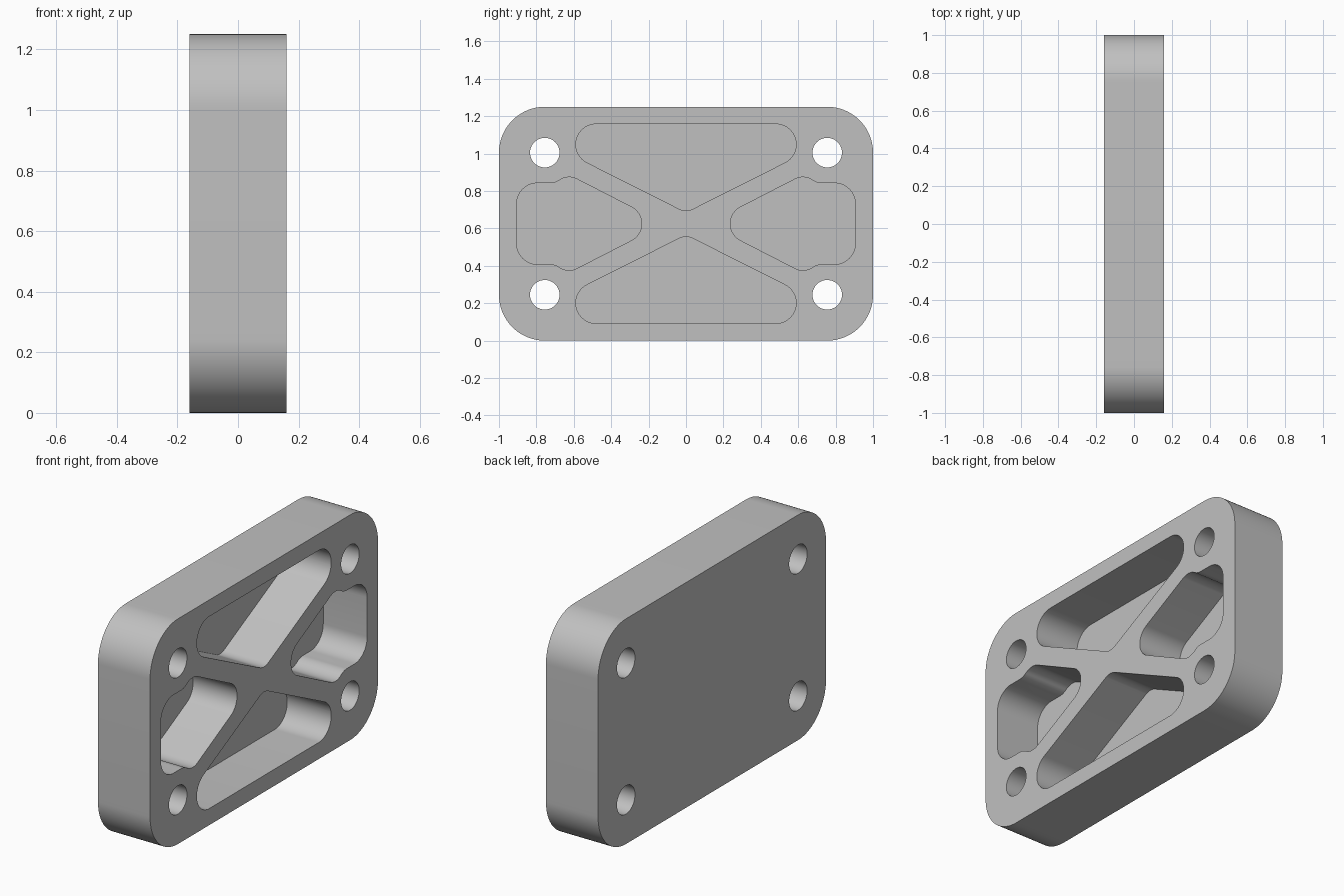
import bpy
import bmesh
from math import radians, cos, sin, sqrt, atan2, degrees, pi

cube = bpy.data.objects.get("Cube")
if cube:
    bpy.data.objects.remove(cube)

HALF_X, HALF_Y, HALF_Z = 0.16, 1.0, 0.625
CORNER = 0.245          # corner radius, concentric with the bolt holes
HOLE = 0.079
FLOOR = 0.05            # skin left behind the pockets


def arc(cy, cz, r, start, end, steps=14):
    """Points on an arc in the side plane, angles in degrees."""
    angles = [radians(start + (end - start) * i / steps) for i in range(steps + 1)]
    return [(cy + r * cos(a), cz + r * sin(a)) for a in angles]


def flip_y(points):
    return [(-y, z) for y, z in reversed(points)]


def flip_z(points):
    return [(y, -z) for y, z in reversed(points)]


def prism(bm, points, x0, x1):
    """Add a closed solid with the given side outline between x0 and x1."""
    clean = []
    for p in points:
        if not clean or abs(p[0] - clean[-1][0]) + abs(p[1] - clean[-1][1]) > 1e-5:
            clean.append(p)
    if abs(clean[0][0] - clean[-1][0]) + abs(clean[0][1] - clean[-1][1]) < 1e-5:
        clean.pop()
    near, far = ([bm.verts.new((x, y, z + HALF_Z)) for y, z in clean] for x in (x0, x1))
    bm.faces.new(near)
    bm.faces.new(far)
    for i in range(len(clean)):
        j = (i + 1) % len(clean)
        bm.faces.new((near[i], near[j], far[j], far[i]))


def finish(bm, name):
    bmesh.ops.recalc_face_normals(bm, faces=bm.faces[:])
    mesh = bpy.data.meshes.new(name)
    bm.to_mesh(mesh)
    bm.free()
    obj = bpy.data.objects.new(name, mesh)
    bpy.context.collection.objects.link(obj)
    return obj


# Plate with rounded corners
hole_y, hole_z = HALF_Y - CORNER, HALF_Z - CORNER
top_edge = arc(hole_y, hole_z, CORNER, 0, 90, 24)
top_edge += flip_y(top_edge)
bm = bmesh.new()
prism(bm, top_edge + [(-y, -z) for y, z in top_edge], -HALF_X, HALF_X)
plate = finish(bm, "cover_plate")

# Upper pocket: rounded triangle with its point toward the centre
slope = 26.8
half = arc(0, 0.15, 0.08, -90, slope - 90) + arc(0.48, 0.424, 0.109, slope - 90, 90, 24)
upper = half + flip_y(half)

# Side pocket: rounded wedge that steps around the bolt bosses
r, rise = 0.09, 0.148
run = sqrt((2 * r) ** 2 - rise ** 2)
turn = degrees(atan2(rise, run))
half = (arc(0.795, 0.107, 0.11, 0, 90)
        + arc(0.625 + run, 0.159 + rise, r, -90, turn - 180)
        + arc(0.625, 0.159, r, turn, 117)
        + arc(0.337, 0, 0.10, 117, 180))
side = half + flip_z(half)

# Cutter holding all pockets and bolt holes
bm = bmesh.new()
for outline in (upper, flip_z(upper), side, flip_y(side)):
    prism(bm, outline, -HALF_X + FLOOR, HALF_X + 0.1)
for sy in (-1, 1):
    for sz in (-1, 1):
        prism(bm, arc(sy * hole_y, sz * hole_z, HOLE, 0, 360, 40), -HALF_X - 0.1, HALF_X + 0.1)
cutter = finish(bm, "pocket_cutter")
cutter.hide_render = True

cut = plate.modifiers.new("pockets", 'BOOLEAN')
cut.operation = 'DIFFERENCE'
cut.solver = 'EXACT'
cut.object = cutter
bpy.ops.object.select_all(action='DESELECT')
plate.select_set(True)
bpy.context.view_layer.objects.active = plate
bpy.ops.object.modifier_apply(modifier=cut.name)
bpy.data.objects.remove(cutter)

# Plain grey metal
grey = bpy.data.materials.new("grey_metal")
grey.use_nodes = True
colour = (0.53, 0.53, 0.53, 1)
grey.diffuse_color = colour
grey.node_tree.nodes["Principled BSDF"].inputs["Base Color"].default_value = colour
plate.data.materials.clear()
plate.data.materials.append(grey)

bpy.ops.object.shade_smooth_by_angle(angle=radians(30))
